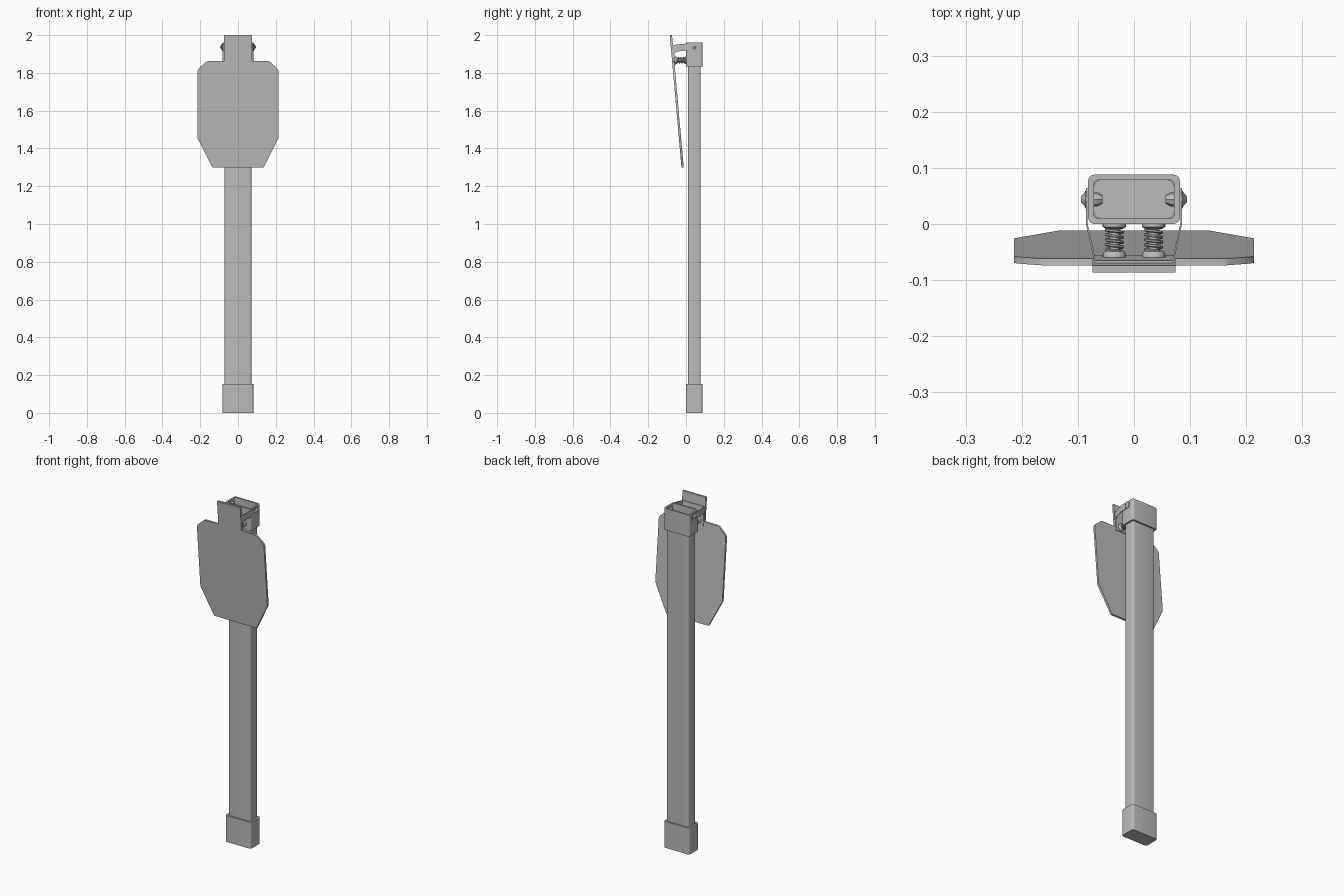
import bpy, bmesh, math
from mathutils import Matrix, Vector

if "Cube" in bpy.data.objects:
    bpy.data.objects.remove(bpy.data.objects["Cube"])

GREY = (0.5, 0.5, 0.5, 1)
steel = bpy.data.materials.new("plain grey")
steel.use_nodes = True
steel.diffuse_color = GREY
steel.node_tree.nodes["Principled BSDF"].inputs["Base Color"].default_value = GREY

POST_Y = 0.044      # depth centre of the post
BOLT_Z = 1.937
SPRING_Z = 1.867


def finish(obj):
    obj.data.materials.clear()
    obj.data.materials.append(steel)
    bpy.ops.object.select_all(action="DESELECT")
    obj.select_set(True)
    bpy.context.view_layer.objects.active = obj
    bpy.ops.object.shade_smooth_by_angle(angle=math.radians(35))
    return obj


def from_bmesh(name, bm):
    bmesh.ops.recalc_face_normals(bm, faces=bm.faces)
    mesh = bpy.data.meshes.new(name)
    bm.to_mesh(mesh)
    bm.free()
    obj = bpy.data.objects.new(name, mesh)
    bpy.context.collection.objects.link(obj)
    return finish(obj)


def loft(name, rings, matrix=Matrix(), closed=False):
    """Skin a list of point rings; cap the ends unless the rings form a closed loop."""
    bm = bmesh.new()
    loops = [[bm.verts.new(matrix @ Vector(p)) for p in ring] for ring in rings]
    pairs = list(zip(loops, loops[1:]))
    if closed:
        pairs.append((loops[-1], loops[0]))
    else:
        bm.faces.new(loops[0])
        bm.faces.new(loops[-1])
    n = len(loops[0])
    for a, b in pairs:
        for i in range(n):
            j = (i + 1) % n
            bm.faces.new((a[i], a[j], b[j], b[i]))
    return from_bmesh(name, bm)


def rounded_rect(hx, hy, r, z, steps=4):
    pts = []
    for k, (sx, sy) in enumerate([(1, 1), (-1, 1), (-1, -1), (1, -1)]):
        for i in range(steps + 1):
            a = math.pi / 2 * (k + i / steps)
            pts.append((sx * (hx - r) + r * math.cos(a),
                        POST_Y + sy * (hy - r) + r * math.sin(a), z))
    return pts


def turned(name, profile, location, axis, sides):
    """Round part from (radius, distance) pairs along an axis."""
    m = Matrix.Translation(location) @ Vector(axis).to_track_quat("Z", "Y").to_matrix().to_4x4()
    rings = [[(r * math.cos(2 * math.pi * i / sides), r * math.sin(2 * math.pi * i / sides), d)
              for i in range(sides)] for r, d in profile]
    return loft(name, rings, m)


# Post with a foot cap and an open top sleeve
outer, inner = (0.082, 0.044, 0.012), (0.0715, 0.0345, 0.008)
loft("post", [rounded_rect(0.071, 0.034, 0.01, z) for z in (0.012, 1.9)])
loft("foot_cap", [rounded_rect(*s, z) for s, z in
                  ((outer, 0), (outer, 0.152), (inner, 0.152), (inner, 0.01))])
loft("top_sleeve", [rounded_rect(*s, z) for s, z in
                    ((outer, 1.835), (outer, 1.96), (inner, 1.96), (inner, 1.835))], closed=True)


# Leaning target plate: front face y as a function of height
def plate_front(z):
    return -0.086 + (2 - z) * 0.0885


THICK = 0.012
half = [(0.074, 2.0), (0.074, 1.862), (0.16, 1.862), (0.17, 1.857),
        (0.207, 1.825), (0.214, 1.81), (0.214, 1.453), (0.135, 1.298)]
outline = half + [(-x, z) for x, z in reversed(half)]
loft("target_plate", [[(x, plate_front(z) + d, z) for x, z in outline] for d in (0, THICK)])

# Bracket: backing plate plus two splayed arms
back = lambda z: plate_front(z) + THICK
loft("bracket_back", [[(x, back(z) + d, z) for x, z in
                       ((-0.07, 1.84), (0.07, 1.84), (0.07, 1.948), (-0.07, 1.948))]
                      for d in (0, 0.004)])
arm = [(0.084, 0.064, 1.928, 1.945), (0.084, 0.056, 1.919, 1.954),
       (0.084, 0.0, 1.918, 1.955), (0.073, -0.05, 1.913, 1.95),
       (0.071, -0.06, 1.905, 1.948), (0.07, -0.065, 1.89, 1.948)]
for side, word in ((1, "left"), (-1, "right")):
    loft(word + "_arm", [[(side * (x - 0.0015), y, lo), (side * (x + 0.0015), y, lo),
                          (side * (x + 0.0015), y, hi), (side * (x - 0.0015), y, hi)]
                         for x, y, lo, hi in arm])

    # Pivot bolt: tapered head outside, nut inside
    turned(word + "_bolt_head", [(0.016, 0), (0.016, 0.003), (0.011, 0.005), (0.005, 0.011)],
           (side * 0.0835, POST_Y, BOLT_Z), (side, 0, 0), 8)
    turned(word + "_bolt_nut", [(0.013, 0), (0.013, 0.007), (0.008, 0.016)],
           (side * 0.0725, POST_Y, BOLT_Z), (-side, 0, 0), 8)

    # Return spring with a domed seat, inner stem and end washer
    sx = side * 0.035
    turned(word + "_spring_seat", [(0.021, 0), (0.021, 0.005), (0.018, 0.01), (0.011, 0.014)],
           (sx, -0.0595, SPRING_Z), (0, 1, 0), 20)
    turned(word + "_spring_washer", [(0.016, 0), (0.021, 0.003), (0.021, 0.009)],
           (sx, -0.008, SPRING_Z), (0, 1, 0), 20)
    turned(word + "_spring_stem", [(0.009, 0), (0.009, 0.05)],
           (sx, -0.05, SPRING_Z), (0, 1, 0), 12)
    curve = bpy.data.curves.new(word + "_spring", "CURVE")
    curve.dimensions = "3D"
    curve.bevel_depth = 0.0028
    curve.bevel_resolution = 1
    curve.use_fill_caps = True
    turns, per = 5, 16
    line = curve.splines.new("POLY")
    line.points.add(turns * per)
    for i, p in enumerate(line.points):
        a = 2 * math.pi * i / per
        p.co = (sx + 0.0145 * math.cos(a), -0.05 + 0.044 * i / (turns * per),
                SPRING_Z + 0.0145 * math.sin(a), 1)
    spring = bpy.data.objects.new(word + "_spring", curve)
    bpy.context.collection.objects.link(spring)
    bpy.ops.object.select_all(action="DESELECT")
    spring.select_set(True)
    bpy.context.view_layer.objects.active = spring
    bpy.ops.object.convert(target="MESH")
    finish(bpy.context.view_layer.objects.active)
